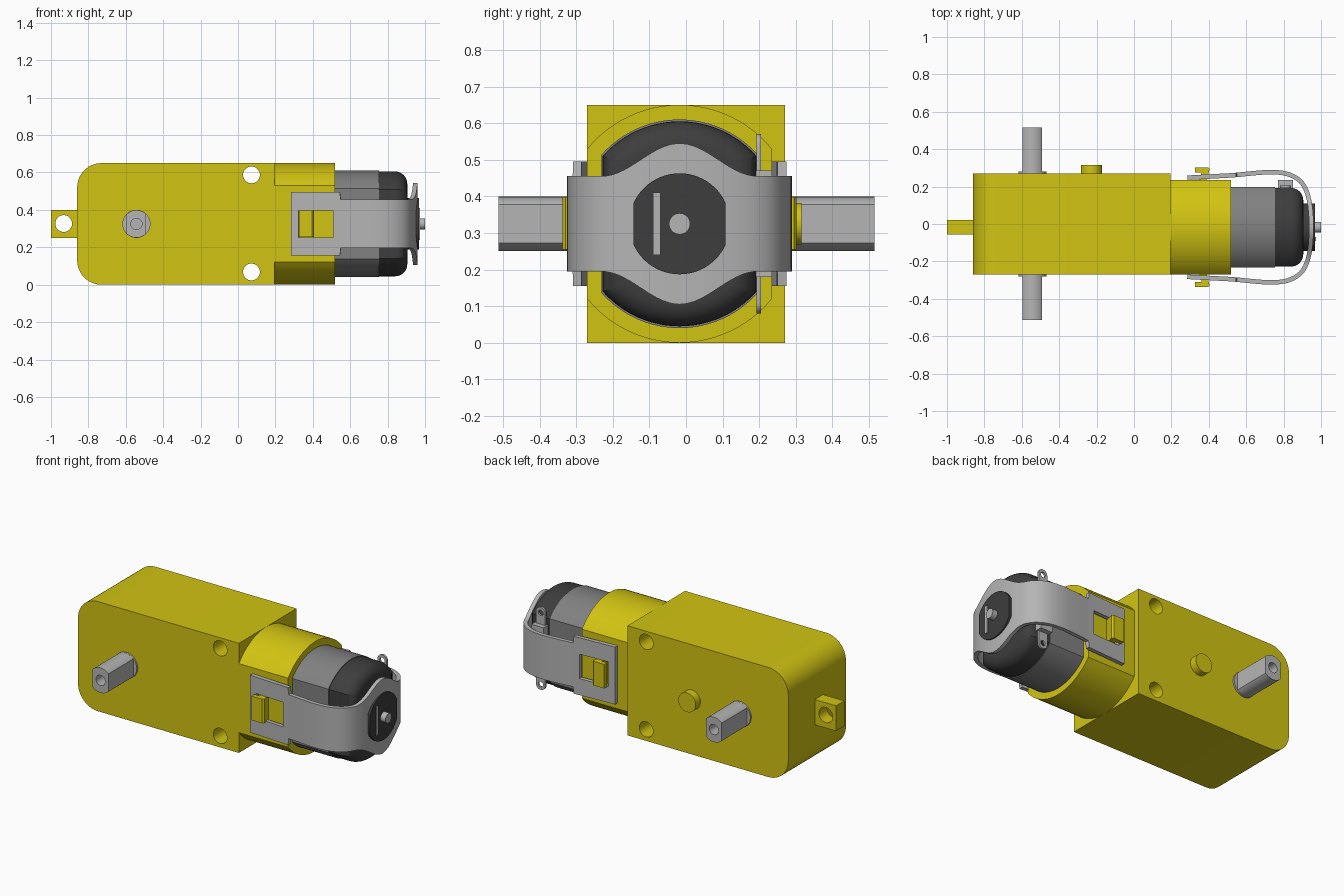
import bpy, bmesh, math
from mathutils import Vector

if "Cube" in bpy.data.objects:
    bpy.data.objects.remove(bpy.data.objects["Cube"])

YC, ZC = -0.0175, 0.325   # motor axis


def material(name, rgb):
    m = bpy.data.materials.new(name)
    m.diffuse_color = (*rgb, 1)
    m.use_nodes = True
    m.node_tree.nodes["Principled BSDF"].inputs["Base Color"].default_value = m.diffuse_color
    return m


YELLOW = material("yellow plastic", (0.64, 0.55, 0.006))
STEEL = material("light steel", (0.46, 0.46, 0.46))
GREY = material("motor grey", (0.22, 0.22, 0.22))
BLACK = material("dark cap", (0.047, 0.047, 0.047))


def finish(name, bm, mat, smooth=True):
    bmesh.ops.recalc_face_normals(bm, faces=bm.faces)
    me = bpy.data.meshes.new(name)
    bm.to_mesh(me)
    bm.free()
    ob = bpy.data.objects.new(name, me)
    bpy.context.collection.objects.link(ob)
    me.materials.append(mat)
    if smooth:
        activate(ob)
        bpy.ops.object.shade_smooth_by_angle(angle=math.radians(30))
    return ob


def activate(ob):
    bpy.ops.object.select_all(action='DESELECT')
    ob.select_set(True)
    bpy.context.view_layer.objects.active = ob


def loft(name, rings, mat):
    """Skin closed rings of equal length and cap both ends."""
    bm = bmesh.new()
    vs = [[bm.verts.new(p) for p in r] for r in rings]
    n = len(vs[0])
    for a, b in zip(vs, vs[1:]):
        for i in range(n):
            j = (i + 1) % n
            bm.faces.new((a[i], a[j], b[j], b[i]))
    bm.faces.new(vs[0])
    bm.faces.new(vs[-1])
    return finish(name, bm, mat)


def clipped(r, c, n=24):
    """Circle of radius r cut flat at +-c on its first axis."""
    a0 = math.acos(min(1, c / r))
    top = [a0 + (math.pi - 2 * a0) * i / n for i in range(n + 1)]
    pts = [(r * math.cos(a), r * math.sin(a)) for a in top]
    return pts + [(-u, -v) for u, v in pts]


def circle(r, n=32):
    return [(r * math.cos(2 * math.pi * i / n), r * math.sin(2 * math.pi * i / n)) for i in range(n)]


def along_x(name, sections, mat, yc=YC):
    """sections: list of (x, outline in y and z)"""
    return loft(name, [[(x, yc + u, ZC + v) for u, v in o] for x, o in sections], mat)


def along_y(name, outline, y0, y1, mat, x=0, z=0):
    return loft(name, [[(x + u, y, z + v) for u, v in outline] for y in (y0, y1)], mat)


def box(name, x0, x1, y0, y1, z0, z1, mat):
    return along_y(name, [(x0, z0), (x1, z0), (x1, z1), (x0, z1)], y0, y1, mat)


def drill(ob, r, x, z, y0, y1):
    cut = along_y("cutter", circle(r), y0, y1, ob.data.materials[0], x, z)
    activate(ob)
    m = ob.modifiers.new("hole", 'BOOLEAN')
    m.operation, m.solver, m.object = 'DIFFERENCE', 'EXACT', cut
    bpy.ops.object.modifier_apply(modifier=m.name)
    bpy.data.objects.remove(cut)
    bpy.ops.object.shade_smooth_by_angle(angle=math.radians(30))


# Gearbox: square at the motor end, rounded at the other
R = 0.13
outline = [(0.195, 0), (0.195, 0.65)]
for cz, start in ((0.65 - R, 90), (R, 180)):
    for i in range(13):
        a = math.radians(start + 90 * i / 12)
        outline.append((-0.86 + R + R * math.cos(a), cz + R * math.sin(a)))
gearbox = along_y("gearbox", outline, -0.27, 0.27, YELLOW)
for z in (0.068, 0.587):
    drill(gearbox, 0.045, 0.072, z, -0.4, 0.4)

# Mounting tab and locating peg
tab = box("mounting_tab", -1.0, -0.855, -0.055, 0.022, 0.25, 0.40, YELLOW)
drill(tab, 0.045, -0.932, 0.327, -0.2, 0.2)
along_y("locating_peg", circle(0.057), 0.26, 0.315, YELLOW, -0.227, ZC)

# Output shaft with two flats, drilled ends and collars
shaft = along_y("output_shaft", clipped(0.074, 0.052), -0.512, 0.515, STEEL, -0.543, ZC)
for y0, y1 in ((-0.6, -0.41), (0.41, 0.6)):
    drill(shaft, 0.03, -0.543, ZC, y0, y1)
along_y("shaft_collar", circle(0.075), -0.28, 0.28, STEEL, -0.543, ZC)

# Motor sleeve, can, rounded end cap and bearing boss
along_x("motor_sleeve", [(x, clipped(0.325, 0.2525)) for x in (0.18, 0.518)], YELLOW)
along_x("motor_can", [(x, clipped(0.285, 0.214)) for x in (0.5, 0.755)], GREY)
B = 0.065
cap = [(0.755, clipped(0.28, 0.21))]
for i in range(9):
    a = math.radians(90 * i / 8)
    d = B * (1 - math.cos(a))
    cap.append((0.905 - B + B * math.sin(a), clipped(0.28 - d, 0.21 - d)))
along_x("end_cap", cap, BLACK)
along_x("bearing_boss", [(x, clipped(0.138, 0.126)) for x in (0.89, 0.967)], BLACK)
along_x("motor_shaft", [(x, circle(0.029)) for x in (0.95, 1.0)], STEEL)
box("boss_key", 0.96, 0.972, -0.09, -0.07, 0.24, 0.41, STEEL)

# Retaining strap: a band bent round the motor, widened at the clips and the end
knots = [Vector(p) for p in ((0.55, 0.28), (0.65, 0.29), (0.74, 0.295), (0.82, 0.285), (0.88, 0.255),
                             (0.915, 0.21), (0.935, 0.15), (0.945, 0.08), (0.948, 0))]
knots += [Vector((p.x, -p.y)) for p in reversed(knots[:-1])]
bend = []
for i in range(len(knots) - 1):
    p0, p1, p2, p3 = (knots[max(0, min(len(knots) - 1, k))] for k in range(i - 1, i + 3))
    for s in range(4):
        t = s / 4
        bend.append(0.5 * (2 * p1 + (p2 - p0) * t + (2 * p0 - 5 * p1 + 4 * p2 - p3) * t * t
                           + (3 * p1 - p0 - 3 * p2 + p3) * t ** 3))
bend.append(knots[-1])
plate = [Vector(p) for p in ((0.285, 0.265), (0.325, 0.267), (0.51, 0.277), (0.545, 0.2797))]
path = plate + bend + [Vector((p.x, -p.y)) for p in reversed(plate)]


def half_height(p):
    if p.x < 0.548:
        return 0.17
    if p.x > 0.9 and abs(p.y) < 0.21:
        return 0.13 + 0.045 * (1 + math.cos(math.pi * p.y / 0.21))
    return 0.13


bm = bmesh.new()
rows = []
for p in path:
    h = half_height(p)
    rows.append([bm.verts.new((p.x, YC + p.y, ZC + o)) for o in (-h, -0.0725, 0.0725, h)])
for a, b, p, q in zip(rows, rows[1:], path, path[1:]):
    for k in range(3):
        window = k == 1 and 0.32 < min(p.x, q.x) and max(p.x, q.x) < 0.52
        if not window:
            bm.faces.new((a[k], a[k + 1], b[k + 1], b[k]))
strap = finish("retaining_strap", bm, STEEL, smooth=False)
activate(strap)
solid = strap.modifiers.new("thickness", 'SOLIDIFY')
solid.thickness, solid.offset = 0.024, 0
bpy.ops.object.modifier_apply(modifier=solid.name)
bpy.ops.object.shade_smooth_by_angle(angle=math.radians(30))

# Clip hooks that catch the strap windows
hook = [(0.345, 0.24), (0.385, 0.24), (0.405, 0.312), (0.395, 0.32),
        (0.325, 0.32), (0.325, 0.293), (0.362, 0.293)]
for side, label in ((-1, "front"), (1, "back")):
    loft(label + "_clip_hook", [[(x, YC + side * w, z) for x, w in hook] for z in (0.255, 0.398)], YELLOW)

# Solder lugs on the back of the cap, above and below the strap
for s, label in ((1, "upper"), (-1, "lower")):
    za, zb = sorted((ZC + s * 0.08, ZC + s * 0.145))
    box(label + "_lug_base", 0.77, 0.85, 0.185, 0.235, za, zb, STEEL)
    tip = [(0.81 + 0.03 * math.cos(math.pi * i / 12), ZC + s * (0.215 + 0.03 * math.sin(math.pi * i / 12)))
           for i in range(13)]
    lug = along_y(label + "_solder_lug", tip + [(0.78, ZC + s * 0.12), (0.84, ZC + s * 0.12)], 0.193, 0.205, STEEL)
    drill(lug, 0.016, 0.81, ZC + s * 0.212, 0.1, 0.3)
